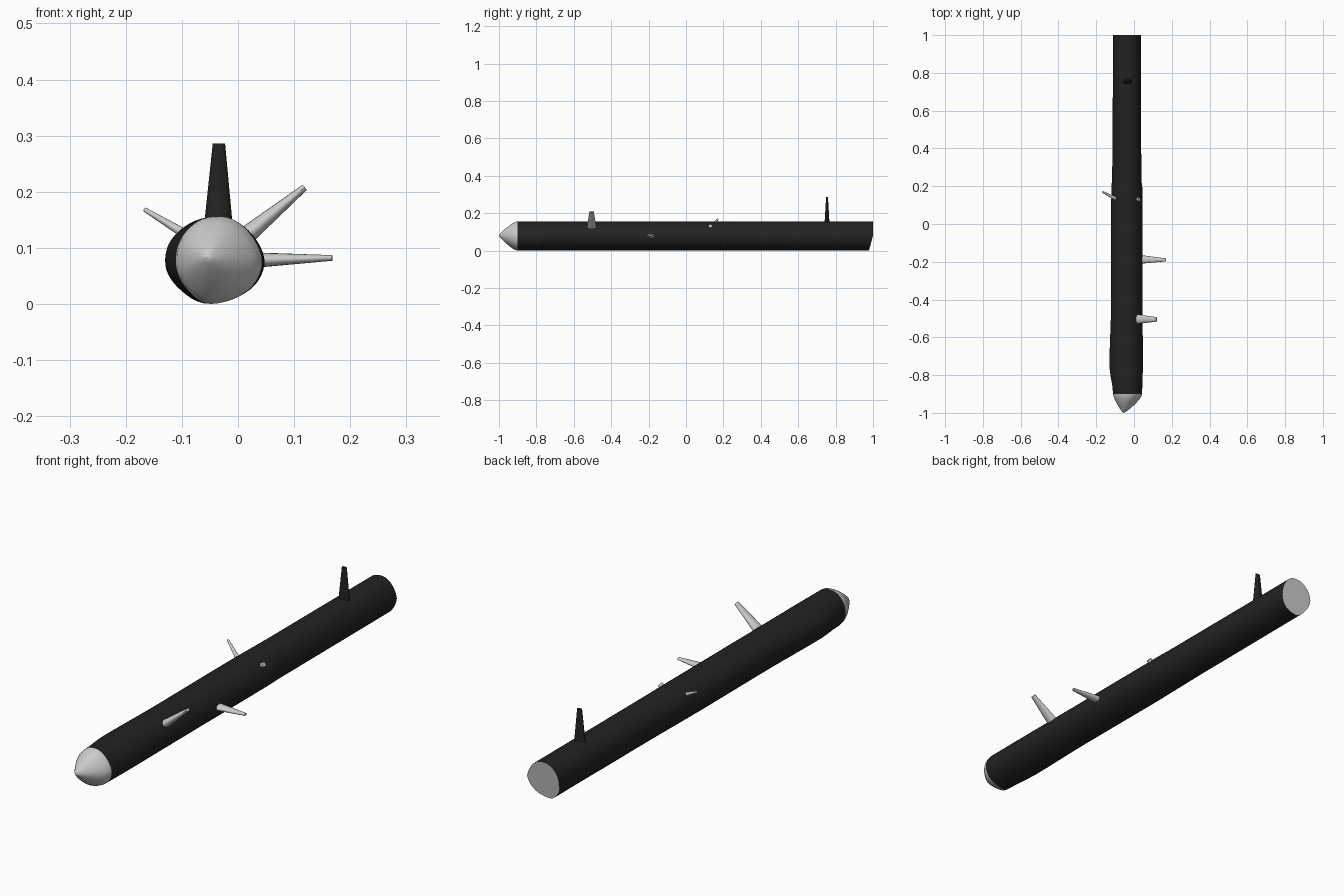
import bpy, bmesh, math
from mathutils import Vector

if "Cube" in bpy.data.objects:
    bpy.data.objects.remove(bpy.data.objects["Cube"])


def material(name, v):
    m = bpy.data.materials.new(name)
    m.diffuse_color = (v, v, v, 1)
    m.use_nodes = True
    m.node_tree.nodes["Principled BSDF"].inputs["Base Color"].default_value = m.diffuse_color
    return m


DARK = material("dark bark", 0.016)
LIGHT = material("pale wood", 0.6)

# Irregular log cross-section (x, z)
SECTION = [Vector(p) for p in [
    (-0.058, 0.001), (-0.01, 0.008), (0.027, 0.033), (0.043, 0.07), (0.035, 0.105),
    (0.010, 0.138), (-0.022, 0.155), (-0.062, 0.152), (-0.091, 0.131),
    (-0.108, 0.10), (-0.109, 0.06), (-0.09, 0.025)]]
# Left side bulge along the log (y, amount)
BULGE = [(-1, 0), (-0.9, 0.0), (-0.75, 0.019), (-0.4, 0.010), (0, 0.012), (0.4, 0.003), (1, 0)]


def smooth_section(steps=4):
    n, out = len(SECTION), []
    for i in range(n):
        a, b, c, d = (SECTION[(i + k) % n] for k in (-1, 0, 1, 2))
        for s in range(steps):
            t = s / steps
            out.append(0.5 * (2 * b + (c - a) * t + (2 * a - 5 * b + 4 * c - d) * t * t
                              + (3 * b - a - 3 * c + d) * t ** 3))
    return out


def bulge(y):
    for (y0, v0), (y1, v1) in zip(BULGE, BULGE[1:]):
        if y <= y1:
            t = (y - y0) / (y1 - y0)
            return v0 + (v1 - v0) * t * t * (3 - 2 * t)
    return 0


def ring_points(y):
    pts = []
    for p in smooth_section():
        side = max(0, (-0.05 - p.x) / 0.06)
        right = max(0, p.x / 0.04)
        x = p.x - side * bulge(y) + right * (0.2 * bulge(y) - 0.005 * (y > 0.2))
        pts.append(Vector((x, y, max(0, p.y))))
    return pts


def loft(name, rings, mat, cap_start=False, cap_end=False):
    bm = bmesh.new()
    vr = [[bm.verts.new(p) for p in r] for r in rings]
    n = len(vr[0])
    for a, b in zip(vr, vr[1:]):
        for i in range(n):
            bm.faces.new((a[i], a[(i + 1) % n], b[(i + 1) % n], b[i]))
    if cap_start:
        bm.faces.new(vr[0])
    if cap_end:
        bm.faces.new(vr[-1])
    bmesh.ops.recalc_face_normals(bm, faces=bm.faces)
    me = bpy.data.meshes.new(name)
    bm.to_mesh(me)
    bm.free()
    ob = bpy.data.objects.new(name, me)
    bpy.context.collection.objects.link(ob)
    me.materials.append(mat)
    bpy.ops.object.select_all(action='DESELECT')
    ob.select_set(True)
    bpy.context.view_layer.objects.active = ob
    bpy.ops.object.shade_smooth_by_angle(angle=math.radians(40))
    return ob


# Log body, closed by pale cut face at the back
body_ys = [-0.9 + 1.89 * i / 40 for i in range(41)]
body = loft("log_body", [ring_points(y) for y in body_ys], DARK, True, True)
body.data.materials.append(LIGHT)
for v in body.data.vertices:
    if v.co.y > 0.98:                      # slightly slanted cut
        v.co.y = 0.978 + 0.022 * min(1, v.co.z / 0.08)
for f in body.data.polygons:
    if len(f.vertices) > 4:
        f.material_index = 1

# Sharpened pale front end, tip drawn off centre
start, tip = ring_points(-0.9), Vector((-0.055, -0.9, 0.082))
PROFILE = [(0, 1), (0.012, 0.97), (0.03, 0.84), (0.05, 0.65), (0.068, 0.46),
           (0.083, 0.28), (0.094, 0.13), (0.1, 0.02)]
loft("pointed_end", [[tip + (p - tip) * s - Vector((0, d, 0)) for p in start]
                     for d, s in PROFILE], LIGHT, cap_end=True)


def branch(name, base, end, size0, size1, mat):
    """Tapered oval stub; sizes are half widths (along y-ish, across)."""
    base, end = Vector(base), Vector(end)
    axis = (end - base).normalized()
    u = (Vector((0, 1, 0)) - axis * axis.y).normalized()
    w = axis.cross(u)
    rings = []
    for k in range(5):
        t = k / 4
        a = size0[0] + (size1[0] - size0[0]) * t
        b = size0[1] + (size1[1] - size0[1]) * t
        c = base.lerp(end, t)
        rings.append([c + u * a * math.cos(q) + w * b * math.sin(q)
                      for q in (2 * math.pi * i / 16 for i in range(16))])
    return loft(name, rings, mat, True, True)


# Branch stubs
branch("top_branch", (-0.035, 0.754, 0.135), (-0.034, 0.754, 0.286), (0.014, 0.026), (0.005, 0.011), DARK)
branch("upper_right_branch", (0.01, -0.504, 0.118), (0.119, -0.505, 0.208), (0.026, 0.017), (0.012, 0.006), LIGHT)
branch("right_branch", (0.025, -0.187, 0.078), (0.168, -0.19, 0.082), (0.024, 0.014), (0.008, 0.005), LIGHT)
branch("left_branch", (-0.085, 0.128, 0.119), (-0.166, 0.17, 0.168), (0.01, 0.009), (0.005, 0.004), LIGHT)
branch("knot_stub", (0.005, 0.13, 0.115), (0.029, 0.13, 0.133), (0.012, 0.011), (0.011, 0.01), LIGHT)
